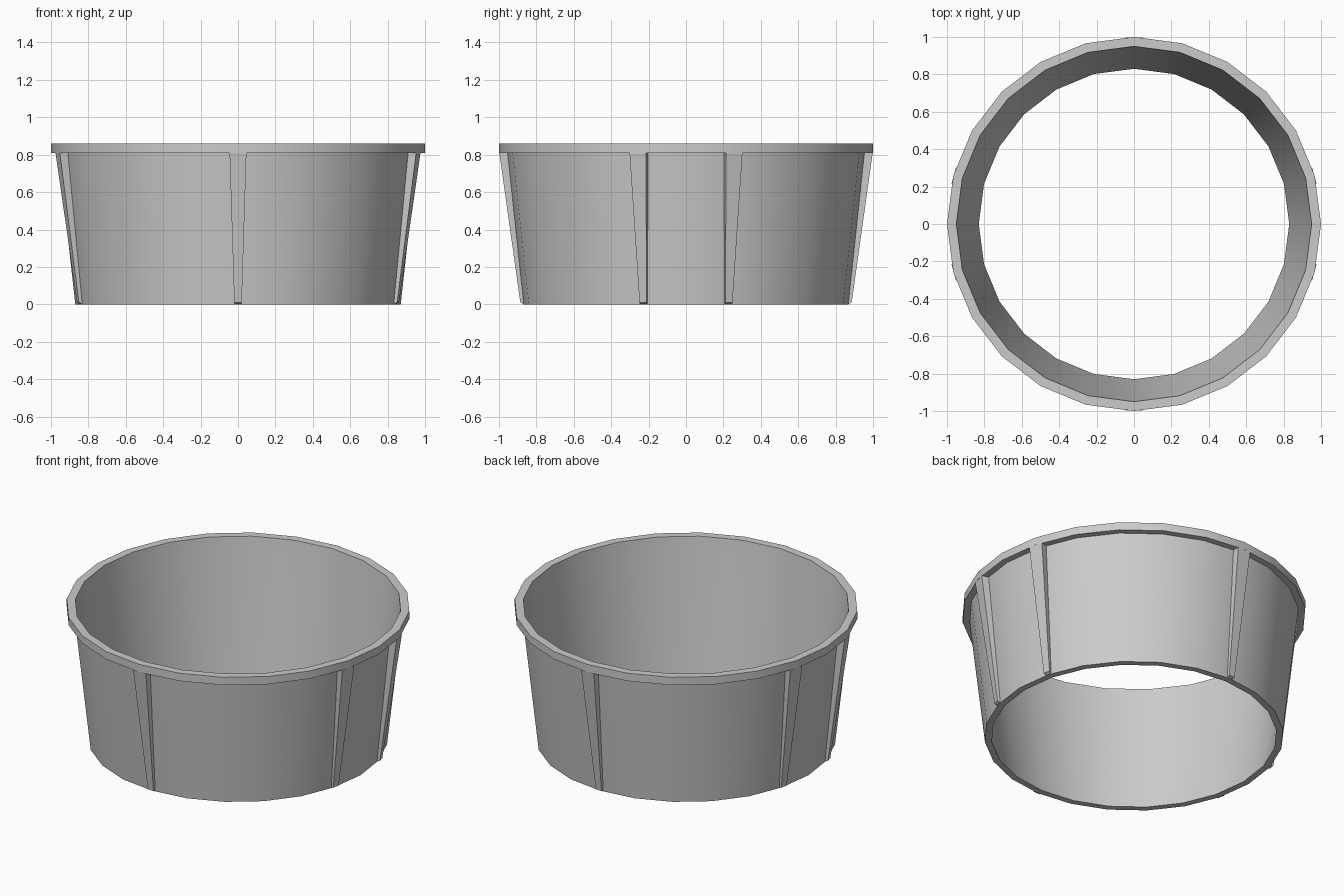
import bpy, bmesh, math

if "Cube" in bpy.data.objects:
    bpy.data.objects.remove(bpy.data.objects["Cube"])

SIDES = 24


def finish(name, bm):
    bmesh.ops.recalc_face_normals(bm, faces=bm.faces)
    mesh = bpy.data.meshes.new(name)
    bm.to_mesh(mesh)
    bm.free()
    obj = bpy.data.objects.new(name, mesh)
    bpy.context.collection.objects.link(obj)
    return obj


def lathe(name, profile):
    """Revolve a closed (radius, z) profile around the z axis."""
    bm = bmesh.new()
    rings = []
    for i in range(SIDES):
        a = 2 * math.pi * i / SIDES
        rings.append([bm.verts.new((r * math.cos(a), r * math.sin(a), z))
                      for r, z in profile])
    n = len(profile)
    for i in range(SIDES):
        p, q = rings[i], rings[(i + 1) % SIDES]
        for j in range(n):
            k = (j + 1) % n
            bm.faces.new((p[j], q[j], q[k], p[k]))
    return finish(name, bm)


def rib(name, degrees):
    """Tapered rib on the wall: levels are (inner r, outer r, half width, z)."""
    levels = [(0.85, 0.865, 0.018, 0.0),
              (0.851, 0.886, 0.02, 0.01),
              (0.951, 0.998, 0.045, 0.81)]
    bm = bmesh.new()
    loops = [[bm.verts.new(c) for c in ((ri, -w, z), (ro, -w, z), (ro, w, z), (ri, w, z))]
             for ri, ro, w, z in levels]
    for low, high in zip(loops, loops[1:]):
        for j in range(4):
            k = (j + 1) % 4
            bm.faces.new((low[j], low[k], high[k], high[j]))
    bm.faces.new(loops[0][::-1])
    bm.faces.new(loops[-1])
    obj = finish(name, bm)
    obj.rotation_euler.z = math.radians(degrees)
    return obj


# Open tapered wall with a stepped rim
wall = lathe("tapered_ring", [(0.83, 0), (0.87, 0), (0.96, 0.81), (1.0, 0.81),
                              (1.0, 0.86), (0.95, 0.86), (0.943, 0.80)])
bpy.context.view_layer.objects.active = wall
wall.select_set(True)
bpy.ops.object.shade_smooth_by_angle(angle=math.radians(30))

# Six outer ribs: front, back and a pair on each side
for i, deg in enumerate((-90, -15, 15, 90, 165, 195)):
    rib(f"rib_{i + 1}", deg)
